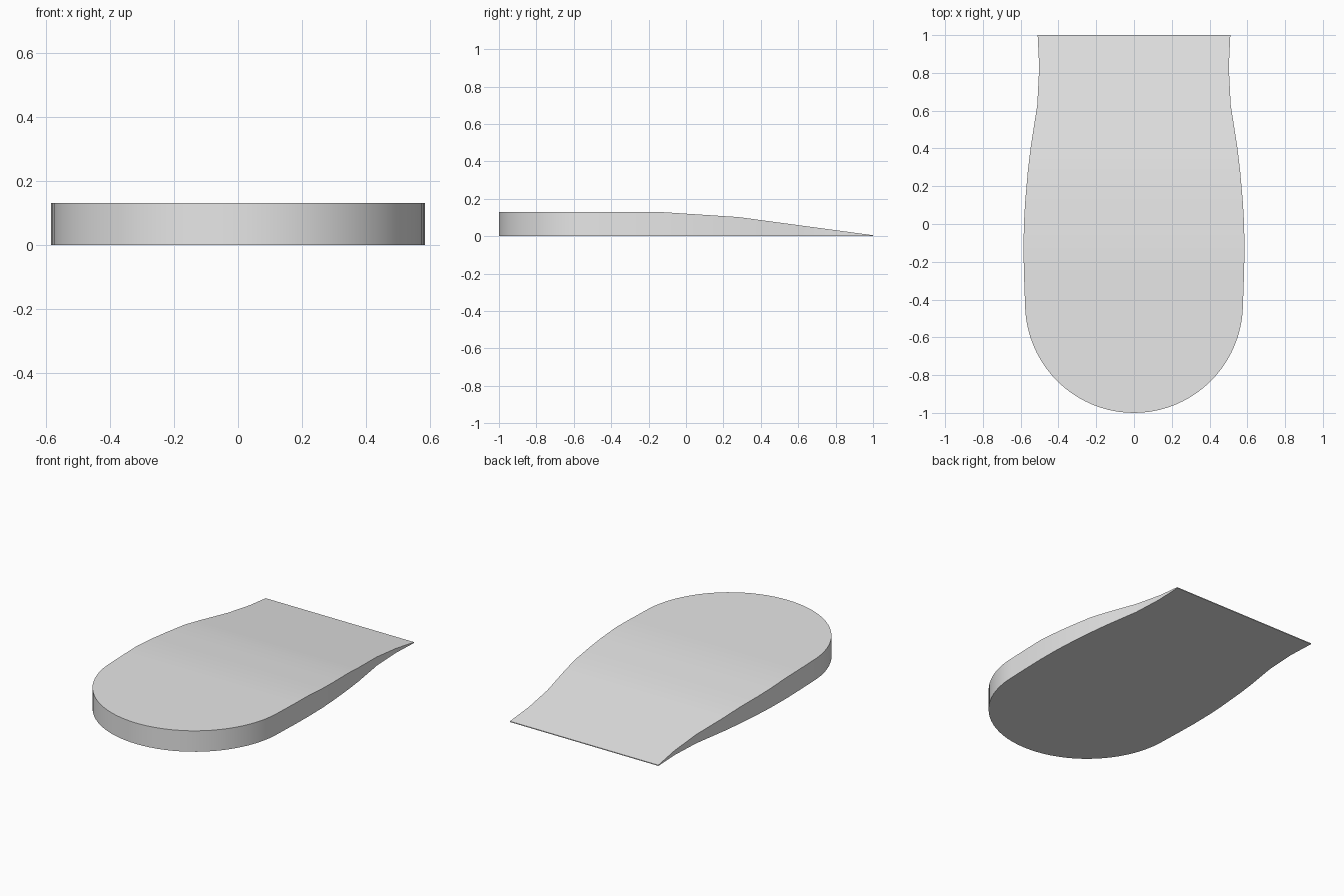
import bpy, bmesh, math

cube = bpy.data.objects.get("Cube")
if cube:
    bpy.data.objects.remove(cube)

# Plain grey material
grey = bpy.data.materials.new("light_grey")
grey.use_nodes = True
colour = (0.8, 0.8, 0.8, 1)
grey.diffuse_color = colour
grey.node_tree.nodes["Principled BSDF"].inputs["Base Color"].default_value = colour

# Half outline from the thin back edge forward: (half width, y)
outline = [(0.51, 1), (0.502, 0.83), (0.512, 0.63), (0.548, 0.4), (0.562, 0.28),
           (0.576, 0.12), (0.583, 0), (0.585, -0.15), (0.582, -0.28)]

# Rounded front end
STEPS = 20
for i in range(STEPS + 1):
    a = math.pi / 2 * i / STEPS
    outline.append((0.577 * math.cos(a), -0.42 - 0.58 * math.sin(a)))


def height(y):
    """Flat at the front, gentle bend, then a straight taper to the back."""
    if y <= -0.15:
        return 0.13
    if y <= 0.28:
        return 0.13 - 0.028 * (y + 0.15) / 0.43
    return 0.102 - 0.097 * (y - 0.28) / 0.72


# Loft rectangular cross-sections along the length
bm = bmesh.new()
rings = []
for x, y in outline:
    h = height(y)
    corners = ((-x, 0), (x, 0), (x, h), (-x, h))
    rings.append([bm.verts.new((cx, y, cz)) for cx, cz in corners])
for a, b in zip(rings, rings[1:]):
    for i in range(4):
        j = (i + 1) % 4
        bm.faces.new((a[i], a[j], b[j], b[i]))
bm.faces.new(rings[0])
bmesh.ops.remove_doubles(bm, verts=bm.verts, dist=0.0001)
bmesh.ops.recalc_face_normals(bm, faces=bm.faces)

mesh = bpy.data.meshes.new("tapered_pad")
bm.to_mesh(mesh)
bm.free()
mesh.materials.append(grey)
pad = bpy.data.objects.new("tapered_pad", mesh)
bpy.context.collection.objects.link(pad)

# Smooth walls and top, sharp rim
bpy.ops.object.select_all(action='DESELECT')
pad.select_set(True)
bpy.context.view_layer.objects.active = pad
bpy.ops.object.shade_smooth_by_angle(angle=math.radians(30))
